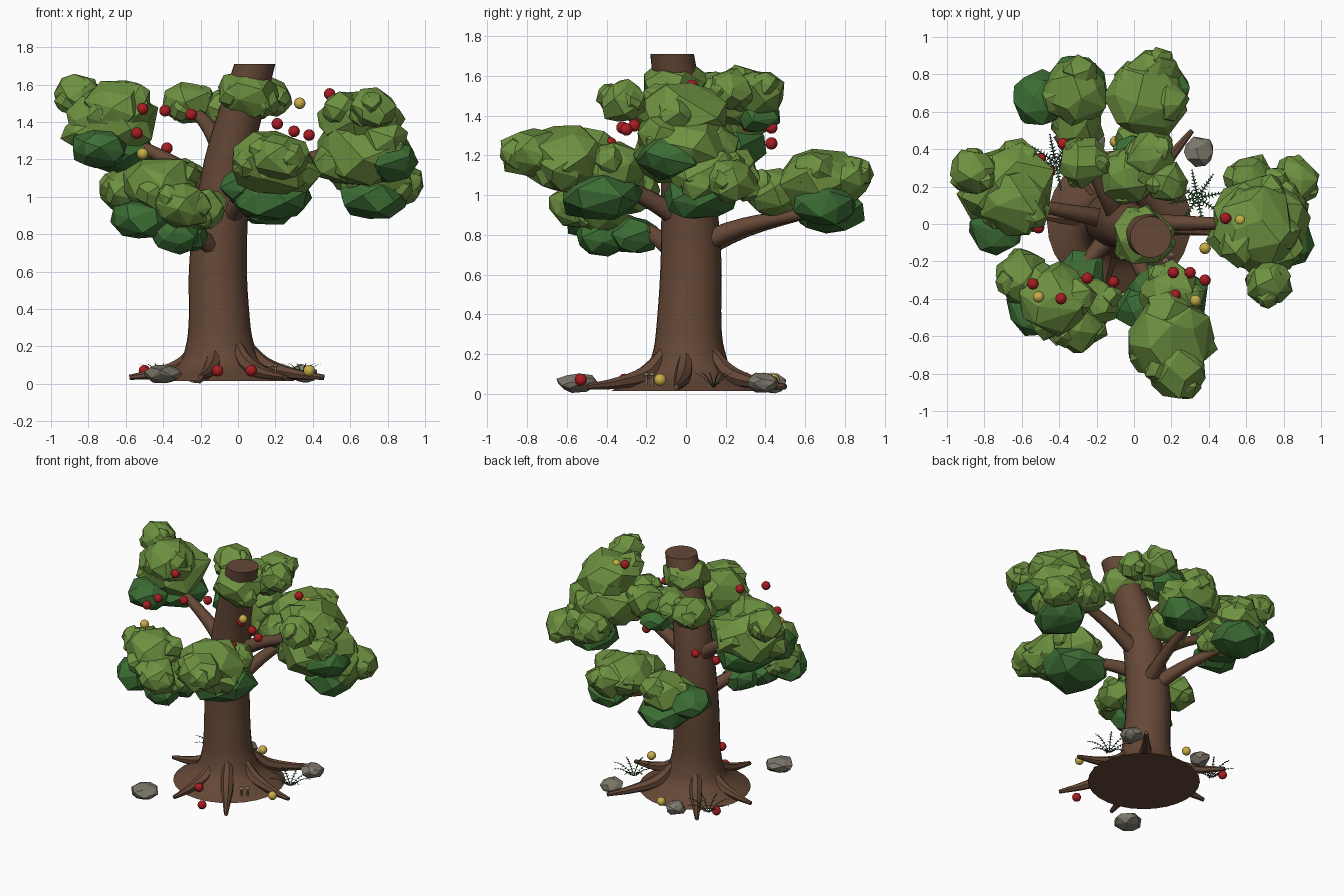
import bpy, bmesh, math, random
from mathutils import Vector

if "Cube" in bpy.data.objects:
    bpy.data.objects.remove(bpy.data.objects["Cube"])

random.seed(11)


def material(name, r, g, b):
    m = bpy.data.materials.new(name)
    m.diffuse_color = (r, g, b, 1)
    m.use_nodes = True
    m.node_tree.nodes["Principled BSDF"].inputs["Base Color"].default_value = m.diffuse_color
    return m


BARK = material("bark brown", .13, .065, .038)
LEAF = material("leaf green", .155, .285, .052)
SHADE = material("deep leaf green", .045, .155, .035)
RED = material("fruit red", .39, .012, .016)
YELLOW = material("fruit yellow", .58, .42, .065)
ROCK = material("rock grey", .21, .19, .15)
FERN = material("fern green", .018, .07, .022)
CAP = material("mushroom tan", .26, .18, .12)


def finish(name, bm, mat, smooth=False):
    bmesh.ops.recalc_face_normals(bm, faces=bm.faces)
    me = bpy.data.meshes.new(name)
    bm.to_mesh(me)
    bm.free()
    me.materials.append(mat)
    ob = bpy.data.objects.new(name, me)
    bpy.context.collection.objects.link(ob)
    if smooth:
        bpy.ops.object.select_all(action='DESELECT')
        ob.select_set(True)
        bpy.context.view_layer.objects.active = ob
        bpy.ops.object.shade_smooth_by_angle(angle=math.radians(45))
    return ob


def spline(p, steps):
    """Catmull-Rom curve through the points."""
    p = [Vector(v) for v in p]
    q = [2 * p[0] - p[1]] + p + [2 * p[-1] - p[-2]]
    out = []
    for i in range(1, len(q) - 2):
        a, b, c, d = q[i - 1:i + 3]
        for s in range(steps):
            t = s / steps
            out.append(0.5 * (2 * b + (c - a) * t + (2 * a - 5 * b + 4 * c - d) * t * t
                              + (3 * b - a - 3 * c + d) * t ** 3))
    return out + [p[-1]]


def tube(name, pts, sides, mat, steps=4, flat=False):
    """Closed tapered tube; every point is (x, y, z, radius)."""
    path = spline(pts, steps)
    bm = bmesh.new()
    rings = []
    for i, v in enumerate(path):
        t = path[min(i + 1, len(path) - 1)].xyz - path[max(i - 1, 0)].xyz
        t = Vector((0, 0, 1)) if flat else t.normalized()
        u = t.cross(Vector((0, 1, 0) if flat else (0, 0, 1))).normalized()
        w = t.cross(u)
        rings.append([bm.verts.new(v.xyz + v.w * (u * math.cos(a) + w * math.sin(a)))
                      for a in (k * math.tau / sides for k in range(sides))])
    for a, b in zip(rings, rings[1:]):
        for k in range(sides):
            n = (k + 1) % sides
            bm.faces.new((a[k], a[n], b[n], b[k]))
    bm.faces.new(rings[0])
    bm.faces.new(rings[-1])
    return finish(name, bm, mat, True)


def blob(name, c, r, rz, mat, n=24):
    """Faceted lump: convex hull around a jittered, flattened sphere."""
    bm = bmesh.new()
    spin = random.random() * 6
    for i in range(n):
        z = 1 - 2 * (i + 0.5) / n
        a = i * 2.39996 + spin + random.uniform(-0.3, 0.3)
        h = math.sqrt(1 - z * z) * r
        k = random.uniform(0.93, 1.14)
        bm.verts.new(Vector(c) + k * Vector((h * math.cos(a), h * math.sin(a), rz * z)))
    bmesh.ops.convex_hull(bm, input=bm.verts)
    bmesh.ops.dissolve_limit(bm, angle_limit=math.radians(9), verts=bm.verts, edges=bm.edges)
    return finish(name, bm, mat)


# Trunk with flared foot and sawn top
tube("trunk", [(-.08, .01, .015, .385), (-.09, .015, .1, .235), (-.095, .015, .2, .185),
               (-.1, .015, .35, .163), (-.105, .025, .7, .152), (-.05, 0, 1.2, .13),
               (.09, -.07, 1.71, .11)], 28, BARK, 4, True)

# Roots, each running from the trunk foot to its tip
for x, y in [(.25, -.5), (-.2, -.48), (-.58, .05), (.31, .5), (.46, -.05), (-.42, .47)]:
    foot = Vector((-.09, .015, 0))
    run = Vector((x, y, 0)) - foot
    tube("root", [(*(foot + run * f + Vector((0, 0, z))), r) for f, z, r in
                  ((.24, .21, .03), (.42, .1, .045), (.7, .055, .03), (1, .035, .014))], 7, BARK)

# Branches: height on the trunk, then the tip
for z0, *tip in [(.98, -.62, .12, 1.32), (.66, -.42, -.4, .92), (.86, .18, -.55, 1.12),
                 (.73, .06, .65, .92), (.7, -.33, .65, .92), (.98, .6, 0, 1.28), (1.22, -.25, .33, 1.48)]:
    a, b = Vector((-.07, .01, z0)), Vector(tip)
    mid = a.lerp(b, .45) + Vector((0, 0, .03))
    tube("branch", [(*a, .06), (*mid, .042), (*b, .026)], 8, BARK)

# Light foliage lumps of each bough as (x, y, z, radius)
boughs = {
    "left": [(-.67, .19, 1.4, .25), (-.86, .28, 1.54, .12), (-.64, .12, 1.48, .18)],
    "front_left": [(-.3, -.53, .95, .15), (-.6, -.28, 1.03, .14), (-.42, -.4, 1.06, .2), (-.2, -.42, .93, .13)],
    "front": [(.19, -.6, 1.18, .23), (.23, -.78, 1.21, .16), (.2, -.38, 1.14, .17)],
    "right": [(.67, -.01, 1.24, .26), (.65, -.03, 1.41, .22), (.86, .23, 1.07, .13),
              (.62, .24, 1.12, .13), (.72, -.32, 1.47, .12), (.74, .1, 1.1, .19)],
    "back": [(.07, .66, 1.08, .21), (.1, .8, 1.08, .14), (.04, .44, 1.02, .15)],
    "back_left": [(-.32, .71, 1.07, .18), (-.3, .55, .98, .14)],
    "crown": [(-.03, .26, 1.48, .15), (-.27, .33, 1.5, .13), (.08, .36, 1.52, .13), (.18, .22, 1.53, .11),
              (.05, -.07, 1.545, .16)],
}
for side, lumps in boughs.items():
    for x, y, z, r in lumps:
        rz = .58 * r + .038
        blob(side + "_foliage", (x, y, z), r, rz, LEAF)
        # Smaller lumps around the rim
        a = random.random() * math.tau
        for k in range(3):
            b = a + k * 2.2
            blob(side + "_foliage_tuft", (x + .58 * r * math.cos(b), y + .58 * r * math.sin(b), z + (.3 - .3 * k) * rz),
                 r * .52, rz * .6, LEAF, 18)

# Deep green lumps low in the boughs
for x, y, z, r in [(-.74, -.01, 1.26, .15), (-.64, .2, 1.25, .2), (-.28, -.26, .8, .13), (-.34, -.42, .79, .14),
                   (-.52, -.46, .88, .16), (.17, -.42, 1, .22), (.01, -.45, 1.06, .11), (.73, .08, .99, .18),
                   (.79, -.08, 1.2, .17), (.15, .7, .95, .16), (-.5, .67, 1.02, .15), (-.32, .72, .92, .18),
                   (0, .36, 1.4, .11)]:
    blob("deep_foliage", (x, y, z), r, .5 * r + .03, SHADE)


def fruit(name, mat, p):
    bm = bmesh.new()
    bmesh.ops.create_uvsphere(bm, u_segments=12, v_segments=8, radius=.031)
    bmesh.ops.translate(bm, vec=p, verts=bm.verts)
    finish(name, bm, mat, True)


# Fruit hanging in the tree
for p in [(-.51, -.02, 1.47), (-.54, -.32, 1.34), (-.39, -.4, 1.46), (-.25, -.29, 1.44), (-.38, .43, 1.26),
          (.03, .43, 1.34), (.21, -.26, 1.39), (.3, -.26, 1.35), (.38, -.3, 1.33), (.22, -.38, 1.26),
          (.49, .03, 1.55), (-.56, .13, 1.21), (0, .31, 1.35), (-.45, .28, 1.17)]:
    fruit("red_fruit", RED, p)
for p in [(.57, .02, 1.53), (.27, -.32, 1.22), (.33, -.41, 1.5), (-.51, -.39, 1.23)]:
    fruit("yellow_fruit", YELLOW, p)

# Fallen fruit
for x, y in [(-.11, -.31), (.07, -.53), (-.5, .35)]:
    fruit("fallen_red_fruit", RED, (x, y, .07))
for x, y in [(.38, -.13), (-.1, .44)]:
    fruit("fallen_yellow_fruit", YELLOW, (x, y, .07))

# Rocks
for x, y, r in [(-.4, -.55, .1), (.35, .39, .08), (-.22, .44, .068)]:
    blob("rock", (x, y, .055), r, .05, ROCK)

# Ferns: arched fronds with paired leaflets
for fx, fy in [(.34, .14), (-.42, .33)]:
    bm = bmesh.new()
    for k in range(8):
        a = k * math.tau / 8 + .2
        out, side = Vector((math.cos(a), math.sin(a), 0)), Vector((-math.sin(a), math.cos(a), 0))

        def at(t):
            return Vector((fx, fy, .03 + .078 * math.sin(t * 1.9))) + out * .16 * t

        def poly(*pts):
            bm.faces.new([bm.verts.new(p) for p in pts])

        for i in range(1, 9):
            t, b, c = i / 9, at(i / 9), at((i - 1) / 9)
            poly(c - side * .003, b - side * .003, b + side * .003, c + side * .003)
            for s in (-1, 1):
                poly(b, b + s * side * .026 * (1.15 - t) + out * .012, b + out * .011)
    finish("fern", bm, FERN)

# Small mushrooms by the foot
for x, y in [(.17, -.2), (.2, -.17)]:
    tube("mushroom", [(x, y, z, r) for z, r in ((.03, .007), (.09, .006), (.092, .018), (.106, .005))],
         8, CAP, 1, True)
